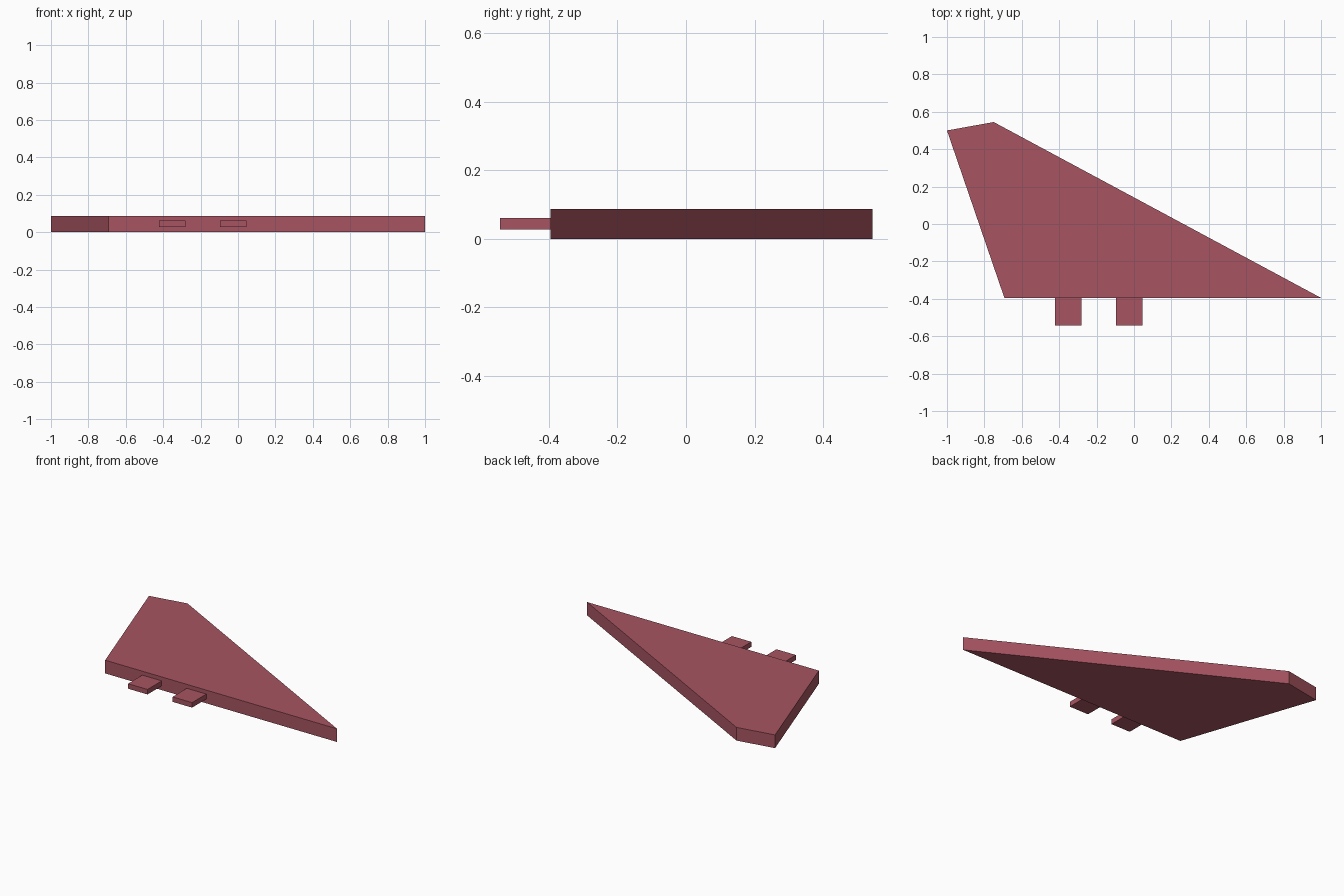
import bpy
import bmesh

cube = bpy.data.objects.get("Cube")
if cube:
    bpy.data.objects.remove(cube, do_unlink=True)

# Single flat colour
red = bpy.data.materials.new("dusty_red")
red.use_nodes = True
colour = (0.39, 0.09, 0.12, 1.0)
red.diffuse_color = colour
red.node_tree.nodes["Principled BSDF"].inputs["Base Color"].default_value = colour


def slab(name, outline, bottom, top):
    """Extrude a counter-clockwise plan outline between two heights."""
    bm = bmesh.new()
    base = bm.faces.new([bm.verts.new((x, y, bottom)) for x, y in outline])
    result = bmesh.ops.extrude_face_region(bm, geom=[base], use_keep_orig=True)
    raised = [v for v in result["geom"] if isinstance(v, bmesh.types.BMVert)]
    bmesh.ops.translate(bm, verts=raised, vec=(0, 0, top - bottom))
    bmesh.ops.recalc_face_normals(bm, faces=bm.faces)
    mesh = bpy.data.meshes.new(name)
    bm.to_mesh(mesh)
    bm.free()
    mesh.materials.append(red)
    obj = bpy.data.objects.new(name, mesh)
    bpy.context.collection.objects.link(obj)
    return obj


# Swept fin panel
root_y = -0.395
slab("fin_panel",
     [(-0.693, root_y), (1.0, root_y), (-0.75, 0.545), (-1.0, 0.5)],
     0.0, 0.087)

# Mounting tabs along the straight root edge
for name, x in (("right_mounting_tab", -0.351), ("left_mounting_tab", -0.026)):
    half = 0.071
    slab(name,
         [(x - half, -0.543), (x + half, -0.543), (x + half, root_y), (x - half, root_y)],
         0.028, 0.061)
